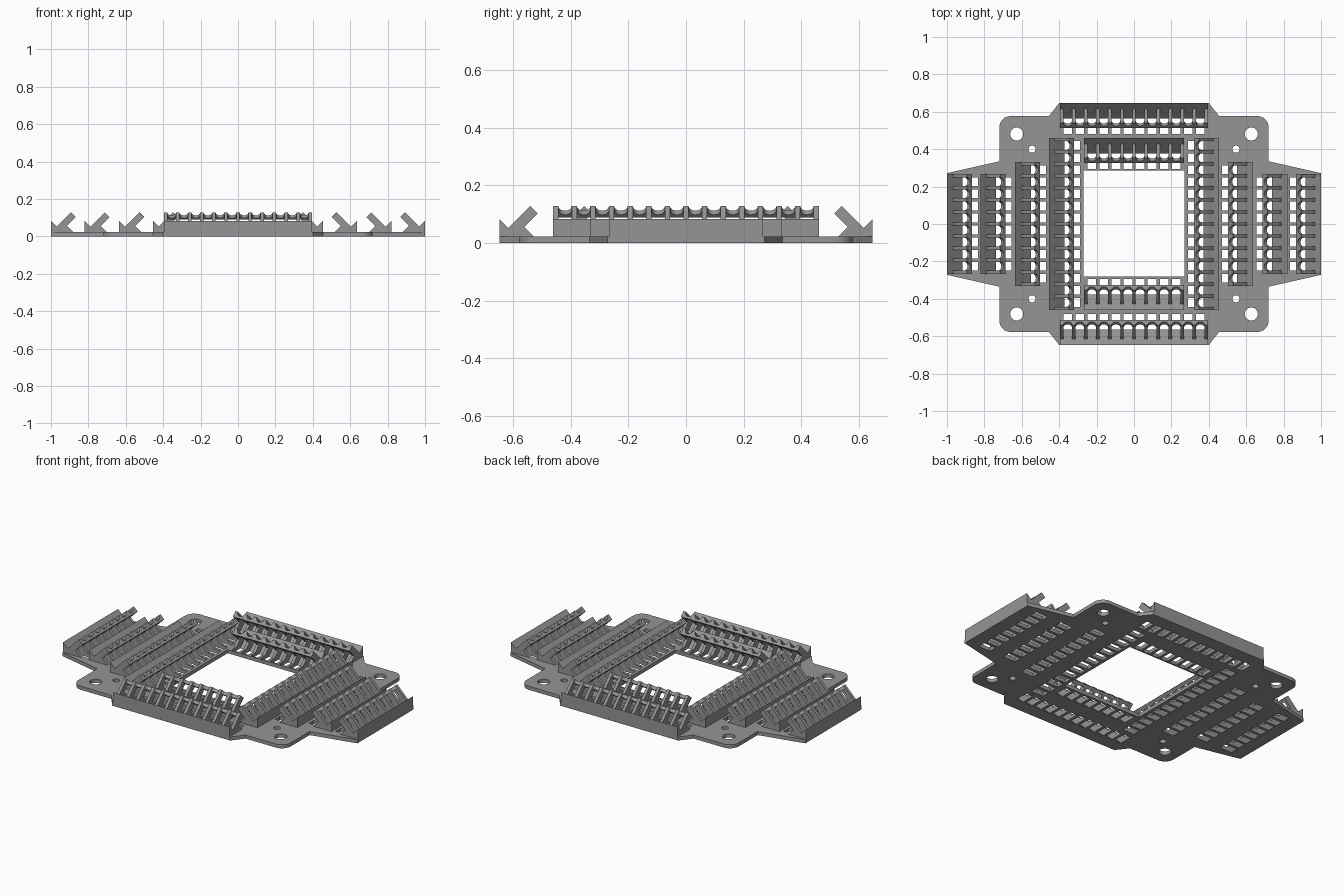
import bpy, bmesh, math
from mathutils import Matrix, Vector

if "Cube" in bpy.data.objects:
    bpy.data.objects.remove(bpy.data.objects["Cube"])

PITCH, RIB, THICK = 0.0645, 0.018, 0.022
GAP = PITCH - RIB

grey = bpy.data.materials.new("mid grey")
grey.diffuse_color = (0.3, 0.3, 0.3, 1)
grey.use_nodes = True
grey.node_tree.nodes["Principled BSDF"].inputs["Base Color"].default_value = grey.diffuse_color


def prism(bm, base, offset):
    """Extrude a closed loop of 3D points by an offset."""
    off = Vector(offset)
    a = [bm.verts.new(p) for p in base]
    b = [bm.verts.new(Vector(p) + off) for p in base]
    bm.faces.new(a)
    bm.faces.new(b[::-1])
    n = len(a)
    for i in range(n):
        bm.faces.new((a[i], b[i], b[(i + 1) % n], a[(i + 1) % n]))


def side_prism(bm, profile, v0, v1):
    """Extrude a (u, z) profile along the rack."""
    prism(bm, [(u, v0, z) for u, z in profile], (0, v1 - v0, 0))


def finish(bm, name):
    bmesh.ops.recalc_face_normals(bm, faces=bm.faces)
    me = bpy.data.meshes.new(name)
    bm.to_mesh(me)
    bm.free()
    me.materials.append(grey)
    ob = bpy.data.objects.new(name, me)
    bpy.context.collection.objects.link(ob)
    return ob


# Rack profiles: u runs inward from the rack's outer wall
BACK = [(0, .01), (0, .083), (.073, .01)]
RIB_PROFILE = [(0, .01), (0, .083), (.031, .052), (.107, .128), (.133, .103),
               (.086, .056), (.12, .022), (.12, .01)]
HOLE = [(.093, -.01), (.165, -.01), (.165, .04), (.043, .04)]

# name, slots, distance of outer wall, headings
RACKS = [("outer_side_rack", 8, 1.0, (0, 180)),
         ("middle_side_rack", 8, .82, (0, 180)),
         ("inner_side_rack", 10, .635, (0, 180)),
         ("window_side_rack", 14, .455, (0, 180)),
         ("outer_end_rack", 12, .647, (90, -90)),
         ("window_end_rack", 8, .46, (90, -90))]

cut = bmesh.new()


def rack(name, slots, dist, heading):
    xf = Matrix.Rotation(math.radians(heading), 4, 'Z') @ Matrix.Translation((-dist, 0, 0))
    half = slots * PITCH / 2
    bm = bmesh.new()
    # sloped back wall
    side_prism(bm, BACK, -half, half)
    # dividing ribs
    for i in range(slots + 1):
        v = -half + i * PITCH
        side_prism(bm, RIB_PROFILE, v - RIB / 2, v + RIB / 2)
    # round cradles bridging the rib tips
    d = Vector((1, 0, 1)).normalized()
    n = Vector((-1, 0, 1)).normalized()
    tip, h, r = Vector((.133, 0, .103)), .036, GAP / 2
    for i in range(slots):
        v = -half + (i + .5) * PITCH
        sect = [(-r, 0), (r, 0)]
        sect += [(r * math.cos(t), h - r * math.sin(t))
                 for t in (math.pi * k / 12 for k in range(13))]
        prism(bm, [tip + n * b + Vector((0, v + a, 0)) for a, b in sect], d * -.02)
        # matching hole through the plate
        tmp = bmesh.new()
        side_prism(tmp, HOLE, v - r, v + r)
        tmp.transform(xf)
        me = bpy.data.meshes.new("tmp")
        tmp.to_mesh(me)
        tmp.free()
        cut.from_mesh(me)
        bpy.data.meshes.remove(me)
    bm.transform(xf)
    finish(bm, name)


for name, slots, dist, headings in RACKS:
    for k, hd in enumerate(headings):
        rack(f"{name}_{k + 1}", slots, dist, hd)

# Base plate outline: one quarter, mirrored round
quarter = [(1.0, .272), (.72, .335)]
quarter += [(.66 + .06 * math.cos(t), .517 + .06 * math.sin(t))
            for t in (math.pi / 2 * k / 8 for k in range(9))]
quarter += [(.455, .577), (.4, .647)]
left = [(-x, y) for x, y in quarter[::-1]]
upper = quarter + left
outline = upper + [(x, -y) for x, y in upper[::-1]]
bm = bmesh.new()
prism(bm, [(x, y, 0) for x, y in outline], (0, 0, THICK))
plate = finish(bm, "base_plate")

# Centre window and round mounting holes
prism(cut, [(-.27, -.28, -.02), (.27, -.28, -.02), (.27, .285, -.02), (-.27, .285, -.02)],
      (0, 0, .08))
for sx in (-1, 1):
    for sy in (-1, 1):
        for x, y, r in ((.627, .481, .035), (.545, .4, .019)):
            prism(cut, [(sx * x + r * math.cos(t), sy * y + r * math.sin(t), -.02)
                        for t in (math.tau * k / 24 for k in range(24))], (0, 0, .08))
cutter = finish(cut, "hole_cutter")
cutter.hide_render = True
cutter.hide_set(True)

mod = plate.modifiers.new("holes", 'BOOLEAN')
mod.operation = 'DIFFERENCE'
mod.solver = 'EXACT'
mod.object = cutter
bpy.context.view_layer.objects.active = plate
bpy.ops.object.modifier_apply(modifier=mod.name)
bpy.data.objects.remove(cutter)
